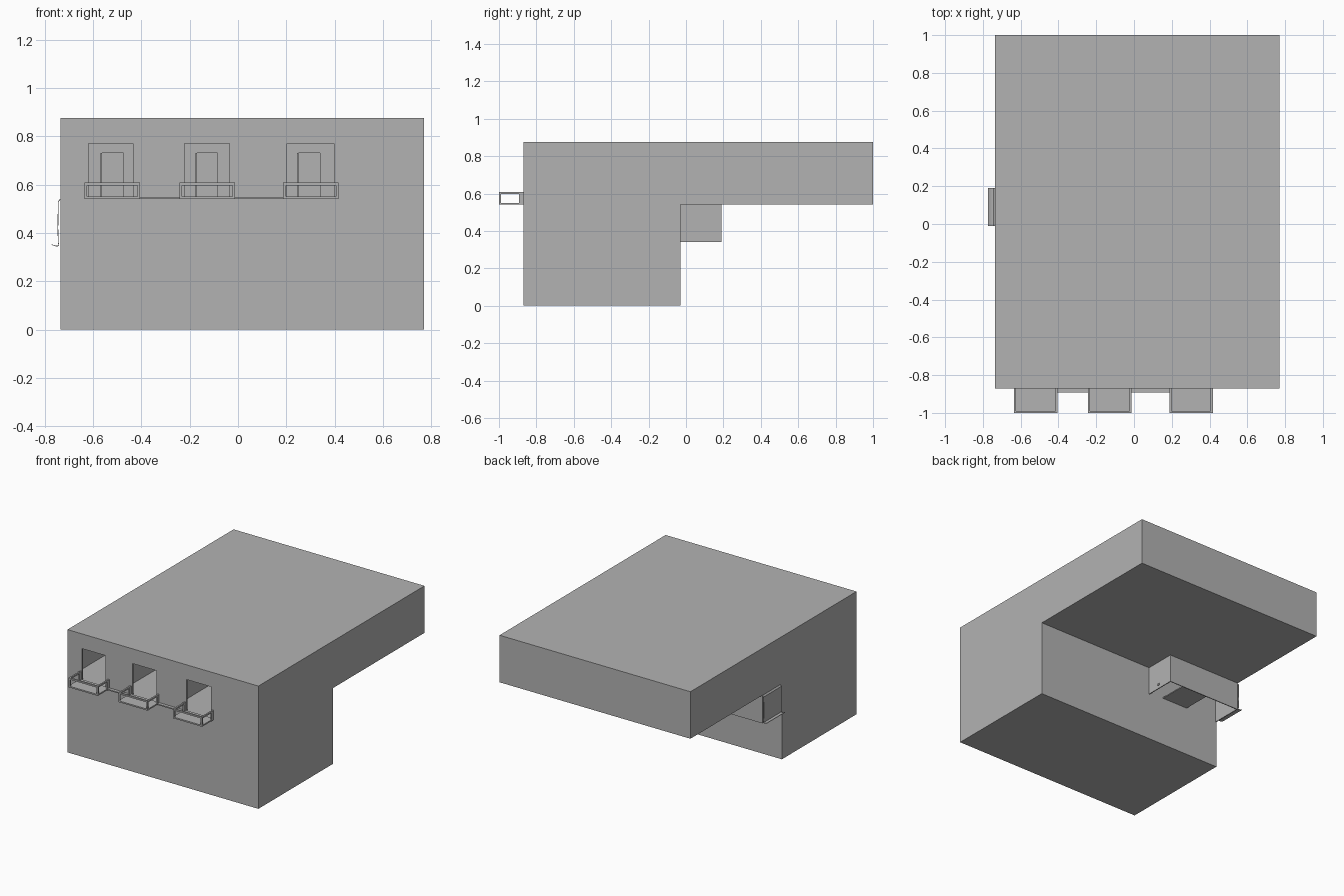
import bpy, bmesh, math
from mathutils import Vector

if "Cube" in bpy.data.objects:
    bpy.data.objects.remove(bpy.data.objects["Cube"])

grey = bpy.data.materials.new("plaster_grey")
grey.diffuse_color = (0.45, 0.45, 0.45, 1)
grey.use_nodes = True
grey.node_tree.nodes["Principled BSDF"].inputs["Base Color"].default_value = grey.diffuse_color


def add_boxes(name, boxes):
    """One object from boxes given as (x0, x1, y0, y1, z0, z1)."""
    bm = bmesh.new()
    for x0, x1, y0, y1, z0, z1 in boxes:
        verts = bmesh.ops.create_cube(bm, size=1)["verts"]
        for v in verts:
            v.co = Vector((x0 + (v.co.x + .5) * (x1 - x0),
                           y0 + (v.co.y + .5) * (y1 - y0),
                           z0 + (v.co.z + .5) * (z1 - z0)))
    me = bpy.data.meshes.new(name)
    bm.to_mesh(me)
    bm.free()
    me.materials.append(grey)
    ob = bpy.data.objects.new(name, me)
    bpy.context.collection.objects.link(ob)
    return ob


X0, X1, Y0, Y1 = -.735, .77, -.87, 1.0
FLOOR, TOP, T = .54, .875, .012
WALL_TOP = TOP - T


def pierced_wall(name, y, openings, head):
    """Wall along x with floor-level openings up to height head."""
    boxes, x = [], X0
    for a, b in openings:
        boxes.append((x, a, y, y + T, FLOOR, WALL_TOP))
        boxes.append((a, b, y, y + T, head, WALL_TOP))
        x = b
    boxes.append((x, X1, y, y + T, FLOOR, WALL_TOP))
    return add_boxes(name, boxes)


# Building masses: lower block, upper floor slab and roof
add_boxes("lower_block", [(X0, X1, Y0, -.03, 0, FLOOR)])
add_boxes("overhang_floor", [(X0, X1, -.03, Y1, FLOOR, FLOOR + .006)])
add_boxes("roof", [(X0, X1, Y0, Y1, WALL_TOP, TOP)])

# Upper storey outer walls
add_boxes("side_and_back_walls", [
    (X0, X0 + T, Y0 + T, Y1, FLOOR, WALL_TOP),
    (X1 - T, X1, Y0 + T, Y1, FLOOR, WALL_TOP),
    (X0 + T, X1 - T, Y1 - T, Y1, FLOOR, WALL_TOP)])
windows = [(-.62, -.435), (-.222, -.035), (.202, .397)]
pierced_wall("front_wall", Y0, windows, .77)

# Corridor walls with door openings, and room dividers
doors = [(-.57, -.475), (-.175, -.085), (.245, .34)]
pierced_wall("corridor_front_wall", -.18, doors, .73)
pierced_wall("corridor_back_wall", .39, doors[:1], .73)
add_boxes("room_dividers",
          [(x, x + T, Y0 + T, -.18, FLOOR, WALL_TOP) for x in (-.34, .08, .52)] +
          [(x, x + T, .39 + T, Y1 - T, FLOOR, WALL_TOP) for x in (-.28, .46)])
add_boxes("door_leaves", [(a, a + .006, -.28, -.18, FLOOR, .73) for a, b in doors])


# Balconies: floor plate with bar railing on three sides
def balcony(name, a, b):
    w, yf = .011, -1.0
    boxes = [(a, b, yf, Y0, FLOOR, FLOOR + .01)]
    boxes.append((a, b, yf, yf + w, .597, .608))
    for x in (a, b - w):
        boxes.append((x, x + w, yf + w, Y0, .597, .608))
        boxes.append((x, x + w, yf, yf + w, FLOOR + .01, .597))
        boxes.append((x, x + w, Y0 - .022, Y0, FLOOR + .01, .597))
    add_boxes(name, boxes)


spans = [(-.636, -.405), (-.243, -.012), (.187, .417)]
for i, (a, b) in enumerate(spans):
    balcony("balcony_%d" % (i + 1), a, b)
add_boxes("balcony_ledges", [(p[1], q[0], Y0 - .022, Y0, FLOOR, FLOOR + .008)
                             for p, q in zip(spans, spans[1:])])

# Open-bottomed stair box hanging below the overhang
bx0, bx1, by0, by1, bz = X0, -.155, -.03, .19, .34
add_boxes("hanging_stair_box", [
    (bx0, bx1, by1 - .006, by1, bz, FLOOR),
    (bx1 - .006, bx1, by0, by1 - .006, bz, FLOOR),
    (bx0, bx0 + .006, by0, by1 - .006, bz, FLOOR)])
add_boxes("stair_box_tread", [(-.48, -.276, by0, by1 - .006, .352, .36)])
add_boxes("stair_box_knob", [(bx1, bx1 + .006, .066, .078, .362, .374)])

# Thin curved flap on the left end of the stair box
profile = [(-.736, .54), (-.744, .53), (-.746, .42), (-.744, .36), (-.742, .346),
           (-.755, .346), (-.773, .352)]
bm = bmesh.new()
rows = [[bm.verts.new((x, y, z)) for x, z in profile] for y in (by0 + .02, by1)]
for i in range(len(profile) - 1):
    bm.faces.new((rows[0][i], rows[0][i + 1], rows[1][i + 1], rows[1][i]))
me = bpy.data.meshes.new("end_flap")
bm.to_mesh(me)
bm.free()
me.materials.append(grey)
flap = bpy.data.objects.new("end_flap", me)
bpy.context.collection.objects.link(flap)
mod = flap.modifiers.new("thickness", "SOLIDIFY")
mod.thickness = .003
mod.offset = 0
